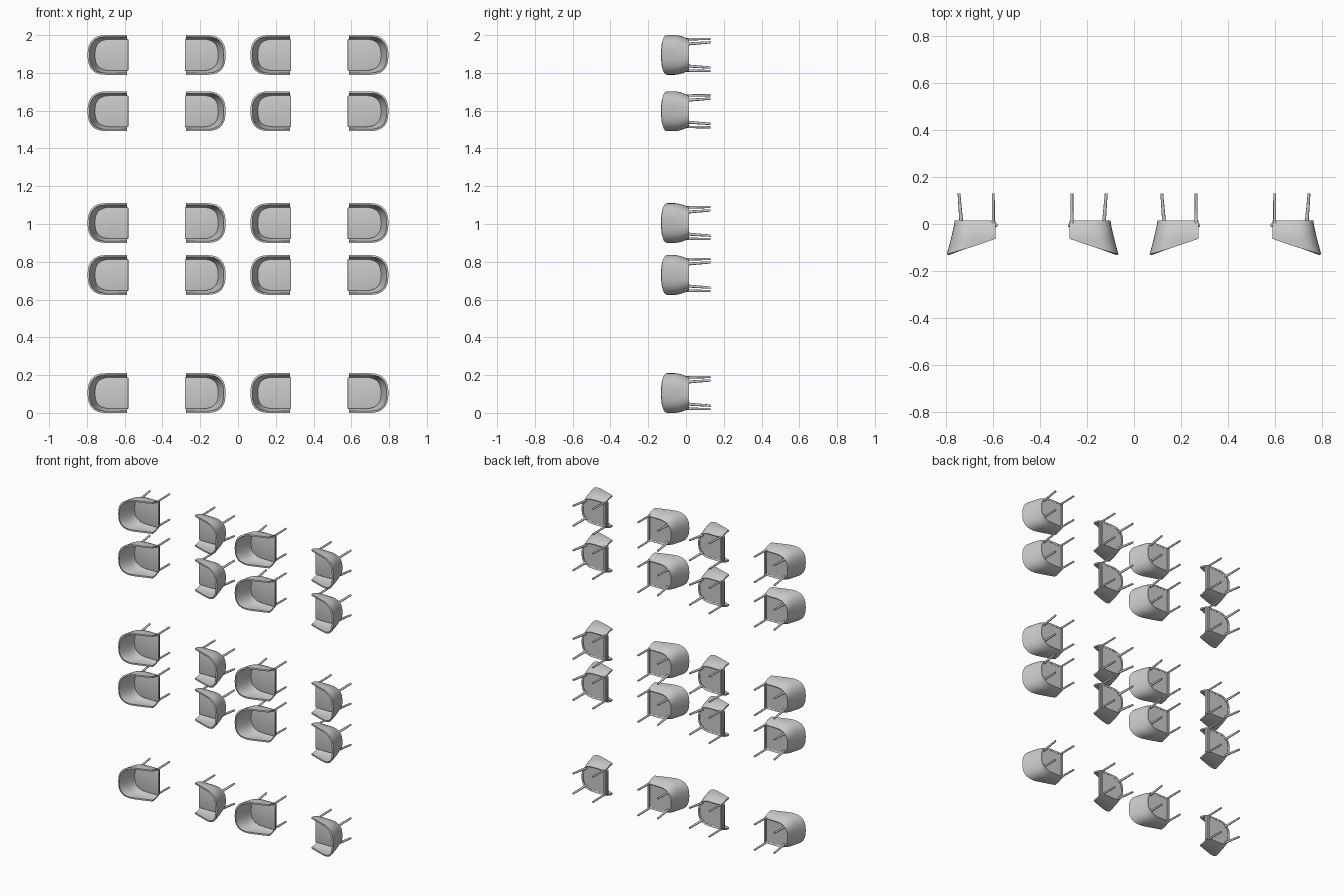
import bpy, bmesh, math
from mathutils import Vector

if "Cube" in bpy.data.objects:
    bpy.data.objects.remove(bpy.data.objects["Cube"])

# Chair space: u = distance from back, w = sideways, h = height above seat base.
# Chairs lie with their up direction along -y:  (u, w, h) -> (u, -h, w)
BASE, FRONT = -0.015, 0.208
N, M = 36, 8


def P(u, w, h):
    return Vector((u, -h, w))


def outline(t, back, half, front=FRONT):
    """Point on the U-shaped plan, t from 0 (one arm end) to 1 (other arm end)."""
    s = abs(2 * t - 1)
    sign = -1 if t < 0.5 else 1
    depth = 0.095
    if s > 0.7:                                   # straight arm
        k = (s - 0.7) / 0.3
        return back + depth + (front - back - depth) * k, sign * half
    a = s / 0.7 * math.pi / 2                     # rounded back
    e = 2 / 2.6
    return back + depth * (1 - math.cos(a) ** e if s < 0.7 else 1), sign * half * math.sin(a) ** e


def finish(name, bm, mods=()):
    bmesh.ops.recalc_face_normals(bm, faces=bm.faces)
    me = bpy.data.meshes.new(name)
    bm.to_mesh(me)
    bm.free()
    ob = bpy.data.objects.new(name, me)
    bpy.context.collection.objects.link(ob)
    for kind, settings in mods:
        m = ob.modifiers.new(kind, kind)
        for k, v in settings.items():
            setattr(m, k, v)
    bpy.ops.object.select_all(action='DESELECT')
    ob.select_set(True)
    bpy.context.view_layer.objects.active = ob
    for m in list(ob.modifiers):
        bpy.ops.object.modifier_apply(modifier=m.name)
    bpy.ops.object.shade_smooth_by_angle(angle=math.radians(40))
    return ob


def slab(name, back, half, front, h0, h1, bevel=0):
    """Flat plate following the U plan."""
    bm = bmesh.new()
    pts = [outline(i / N, back, half, front) for i in range(N + 1)]
    f = bm.faces.new([bm.verts.new(P(u, w, h0)) for u, w in pts])
    r = bmesh.ops.extrude_face_region(bm, geom=[f])
    bmesh.ops.translate(bm, vec=P(0, 0, h1 - h0),
                        verts=[v for v in r['geom'] if isinstance(v, bmesh.types.BMVert)])
    mods = [('BEVEL', dict(width=bevel, segments=3, limit_method='ANGLE'))] if bevel else []
    return finish(name, bm, mods)


def legs(name, top, bottom, r_top, r_bottom):
    """Mirrored pair of tapered round legs."""
    bm = bmesh.new()
    for s in (-1, 1):
        rings = []
        for (u, w, h), r in ((top, r_top), (bottom, r_bottom)):
            rings.append([bm.verts.new(P(u + r * math.cos(a), s * w + r * math.sin(a), h))
                          for a in (k * math.tau / 12 for k in range(12))])
        for k in range(12):
            j = (k + 1) % 12
            bm.faces.new((rings[0][k], rings[0][j], rings[1][j], rings[1][k]))
        bm.faces.new(rings[0])
        bm.faces.new(rings[1])
    return finish(name, bm)


def tub_shell():
    """Flared wrap-around back and arms with a sloping rim."""
    bm = bmesh.new()
    grid = []
    for i in range(N + 1):
        col = []
        u_top = outline(i / N, 0, 0.105)[0]
        top = 0.129 - 0.067 * u_top / FRONT
        for j in range(M + 1):
            h = BASE + (top - BASE) * j / M
            s = (h - BASE) / 0.144
            side = min(1, (h - BASE) / 0.077)
            u, w = outline(i / N, 0.034 * (1 - s ** 1.2),
                           0.083 + 0.022 * math.sin(side * math.pi / 2))
            col.append(bm.verts.new(P(u, w, h)))
        grid.append(col)
    for i in range(N):
        for j in range(M):
            bm.faces.new((grid[i][j], grid[i + 1][j], grid[i + 1][j + 1], grid[i][j + 1]))
    bmesh.ops.recalc_face_normals(bm, faces=bm.faces)
    # make sure the outside faces away from the seat
    mid = min(bm.faces, key=lambda f: f.calc_center_median().x)
    off = -1 if mid.normal.x < 0 else 1
    return finish("tub_shell", bm, [('SOLIDIFY', dict(thickness=0.010, offset=off))])


def front_rail():
    bm = bmesh.new()
    bmesh.ops.create_cube(bm, size=1)
    for v in bm.verts:
        x, y, z = v.co
        v.co = P(0.202 + x * 0.012, z * 0.166, -0.0075 + y * 0.015)
    return finish("front_rail", bm)


parts = [
    tub_shell(),
    slab("seat_base", 0.036, 0.080, 0.206, -0.008, 0.001),
    slab("seat_cushion", 0.036, 0.084, 0.2155, -0.002, 0.012, 0.005),
    front_rail(),
    legs("front_legs", (0.198, 0.083, 0.0), (0.198, 0.085, -0.13), 0.0065, 0.006),
    legs("back_legs", (0.062, 0.058, -0.005), (0.052, 0.067, -0.13), 0.008, 0.006),
]

# Place the chairs in facing pairs: back position in x, and whether turned round
columns = [(-0.796, 0), (-0.066, math.pi), (0.066, 0), (0.796, math.pi)]
rows = [0.105, 0.73, 1.005, 1.597, 1.895]
for x, turn in columns:
    for z in rows:
        for p in parts:
            ob = p.copy()                         # linked copy of the part
            ob.name = p.name + "_copy"
            ob.location = (x, 0, z)
            ob.rotation_euler = (0, turn, 0)
            bpy.context.collection.objects.link(ob)
for p in parts:
    bpy.data.objects.remove(p)
